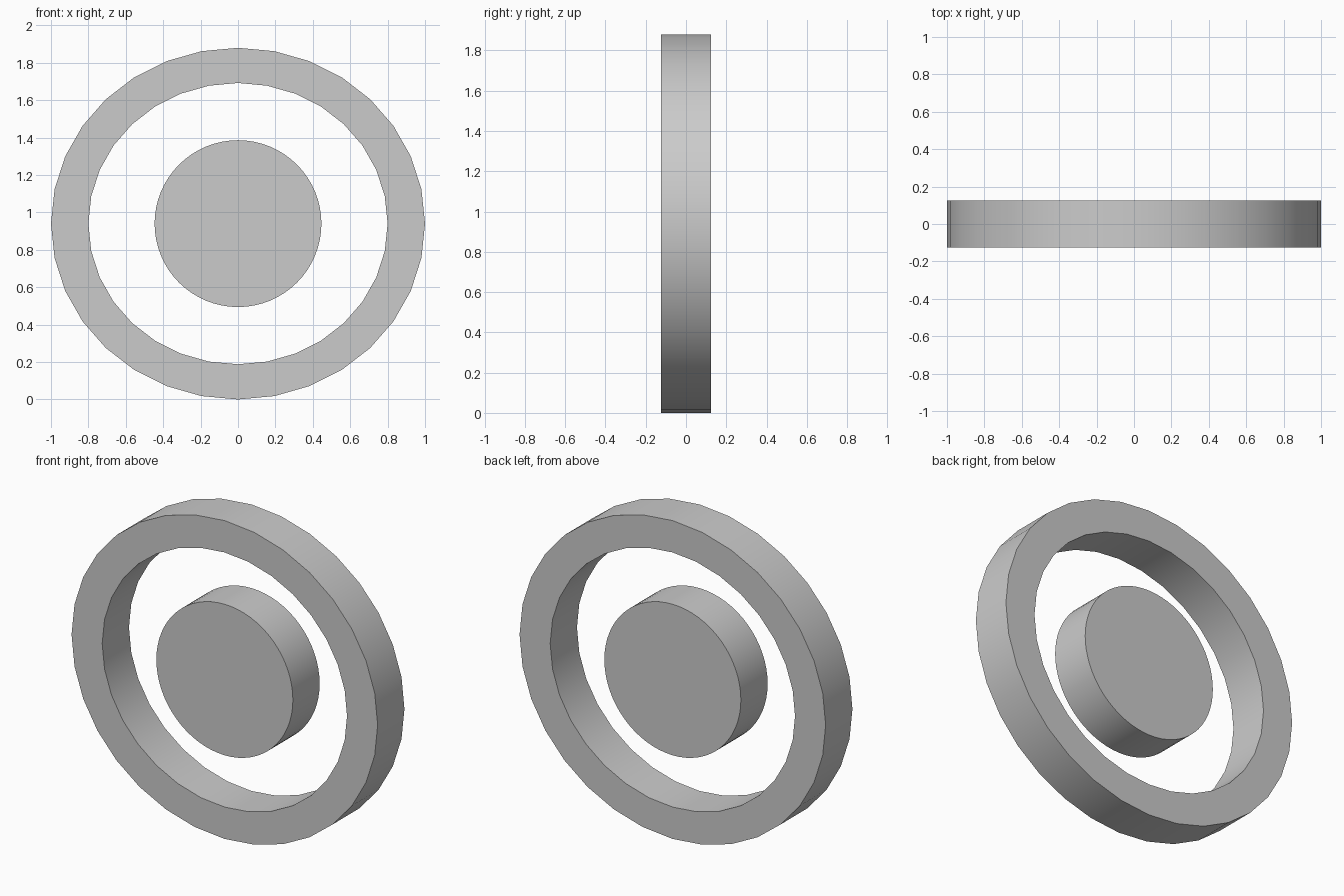
import bpy, bmesh
from math import cos, sin, tau, radians

if "Cube" in bpy.data.objects:
    bpy.data.objects.remove(bpy.data.objects["Cube"])

DEPTH = 0.125    # half thickness along y
CZ = 0.94        # height of the shared centre


def loop(bm, rx, rz, y, n):
    return [bm.verts.new((rx * cos(tau * i / n), y, CZ + rz * sin(tau * i / n))) for i in range(n)]


def bridge(bm, a, b):
    n = len(a)
    for i in range(n):
        j = (i + 1) % n
        bm.faces.new((a[i], a[j], b[j], b[i]))


def finish(bm, name):
    bmesh.ops.recalc_face_normals(bm, faces=bm.faces)
    me = bpy.data.meshes.new(name)
    bm.to_mesh(me)
    bm.free()
    ob = bpy.data.objects.new(name, me)
    bpy.context.collection.objects.link(ob)
    bpy.ops.object.select_all(action='DESELECT')
    ob.select_set(True)
    bpy.context.view_layer.objects.active = ob
    bpy.ops.object.shade_smooth_by_angle(angle=radians(30))


# Oval outer ring: a rectangular section swept around
bm = bmesh.new()
N = 32
section = [loop(bm, 1.0, 0.94, -DEPTH, N), loop(bm, 1.0, 0.94, DEPTH, N),
           loop(bm, 0.8, 0.752, DEPTH, N), loop(bm, 0.8, 0.752, -DEPTH, N)]
for k in range(4):
    bridge(bm, section[k], section[(k + 1) % 4])
finish(bm, "outer_ring")

# Round centre disc
bm = bmesh.new()
front = loop(bm, 0.446, 0.446, -DEPTH, 64)
back = loop(bm, 0.446, 0.446, DEPTH, 64)
bridge(bm, front, back)
bm.faces.new(front)
bm.faces.new(back)
finish(bm, "centre_disc")
